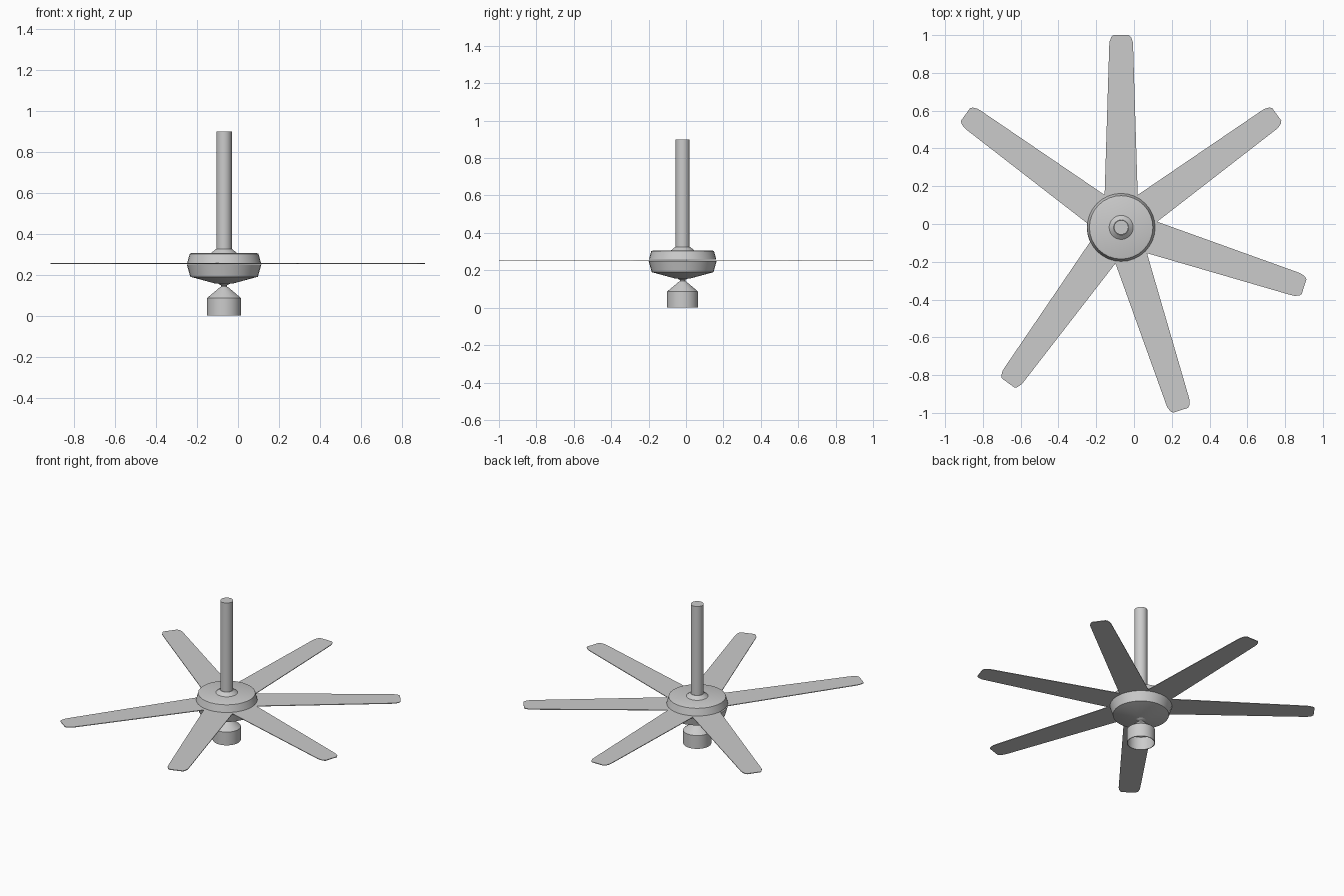
import bpy, bmesh
from math import radians, cos, sin, pi

if "Cube" in bpy.data.objects:
    bpy.data.objects.remove(bpy.data.objects["Cube"])

CX, CY = -0.068, -0.018   # fan axis
SEG = 32


def finish(name, bm, smooth=True):
    bmesh.ops.remove_doubles(bm, verts=bm.verts, dist=1e-5)
    bmesh.ops.recalc_face_normals(bm, faces=bm.faces)
    me = bpy.data.meshes.new(name)
    bm.to_mesh(me)
    bm.free()
    ob = bpy.data.objects.new(name, me)
    ob.location = (CX, CY, 0)
    bpy.context.collection.objects.link(ob)
    if smooth:
        bpy.ops.object.select_all(action='DESELECT')
        ob.select_set(True)
        bpy.context.view_layer.objects.active = ob
        bpy.ops.object.shade_smooth_by_angle(angle=radians(25))
    return ob


def lathe(name, profile):
    """Revolve (radius, z) points around the fan axis."""
    bm = bmesh.new()
    vs = [bm.verts.new((r, 0, z)) for r, z in profile]
    es = [bm.edges.new(p) for p in zip(vs, vs[1:])]
    bmesh.ops.spin(bm, geom=vs + es, cent=(0, 0, 0), axis=(0, 0, 1),
                   angle=2 * pi, steps=SEG, use_merge=True)
    return finish(name, bm)


# Ceiling rod and its flared collar
lathe("down_rod", [(0, 0.30), (0.038, 0.30), (0.038, 0.90), (0, 0.90)])
lathe("rod_collar", [(0.066, 0.303), (0.04, 0.325), (0.036, 0.325)])

# Motor housing, two shells that clamp the blades
lathe("housing_top", [(0, 0.305), (0.16, 0.305), (0.168, 0.302),
                      (0.18, 0.258), (0, 0.258)])
lathe("housing_bottom", [(0, 0.25), (0.182, 0.25), (0.165, 0.19),
                         (0.04, 0.156), (0, 0.156)])

# Ball joint and neck of the lamp
lathe("lamp_neck", [(0.03, 0.157), (0.014, 0.148), (0.014, 0.142), (0.022, 0.135)])

# Open lamp shade with a thin wall
lathe("lamp_shade", [(0, 0.139), (0.02, 0.139), (0.083, 0.086), (0.083, 0),
                     (0.079, 0), (0.079, 0.084), (0.02, 0.134), (0, 0.134)])

# Six flat tapered blades, 54 degrees apart
half = [(0.14, 0.089), (0.19, 0.087), (0.965, 0.063), (0.985, 0.061),
        (1.008, 0.052), (1.018, 0.041)]
outline = half + [(r, -w) for r, w in reversed(half)]
for i in range(6):
    a = radians(144 - 54 * i)
    bm = bmesh.new()
    face = bm.faces.new([bm.verts.new((r * cos(a) - w * sin(a),
                                       r * sin(a) + w * cos(a), 0.252))
                         for r, w in outline])
    ext = bmesh.ops.extrude_face_region(bm, geom=[face], use_keep_orig=True)
    for v in ext["geom"]:
        if isinstance(v, bmesh.types.BMVert):
            v.co.z += 0.004
    finish(f"blade_{i + 1}", bm, smooth=False)
